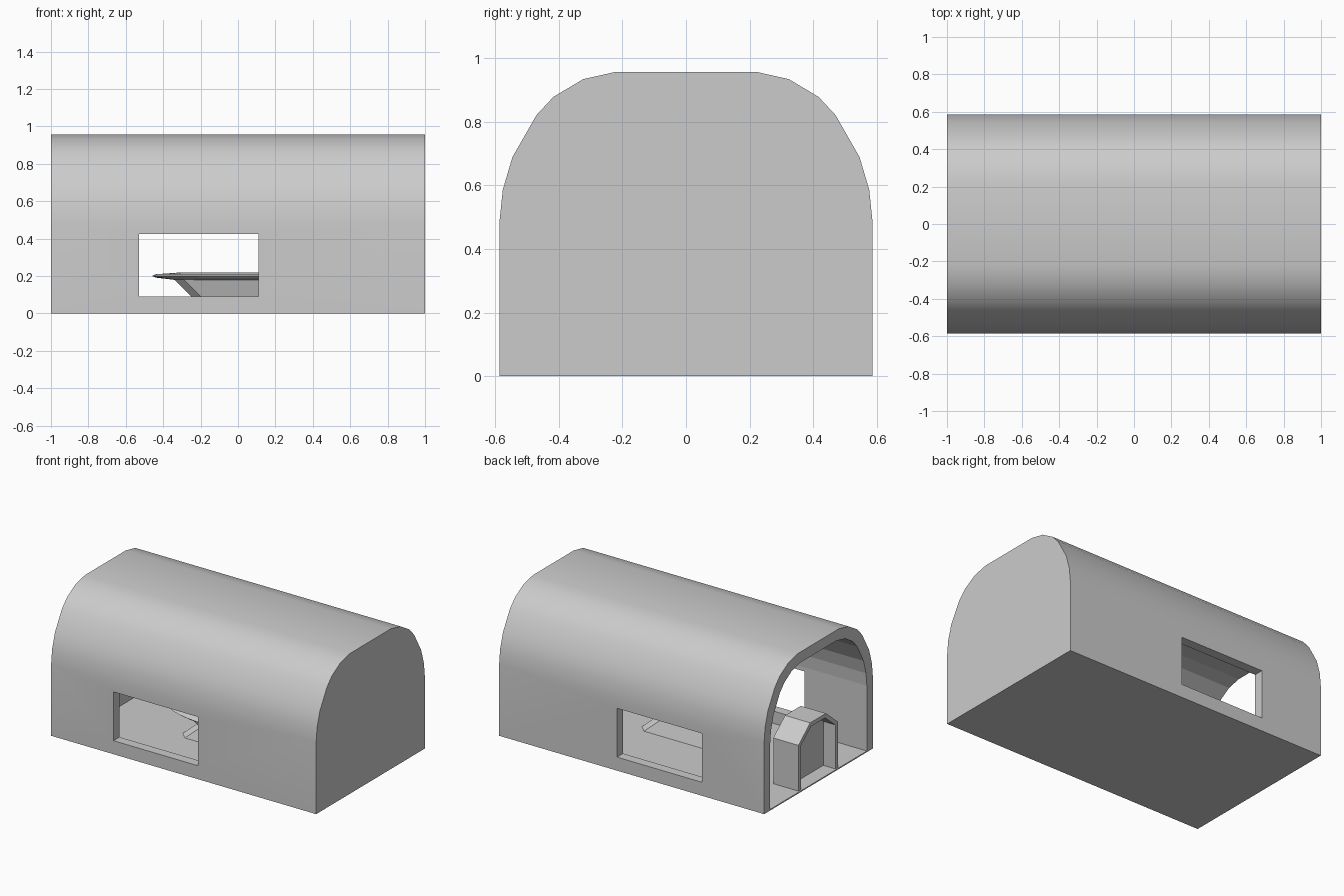
import bpy, bmesh, math

if "Cube" in bpy.data.objects:
    bpy.data.objects.remove(bpy.data.objects["Cube"])


def finish(name, bm, smooth=None):
    bmesh.ops.recalc_face_normals(bm, faces=bm.faces)
    mesh = bpy.data.meshes.new(name)
    bm.to_mesh(mesh)
    bm.free()
    ob = bpy.data.objects.new(name, mesh)
    bpy.context.collection.objects.link(ob)
    if smooth:
        bpy.ops.object.select_all(action='DESELECT')
        ob.select_set(True)
        bpy.context.view_layer.objects.active = ob
        bpy.ops.object.shade_smooth_by_angle(angle=math.radians(smooth))
    return ob


def loft(name, rings, smooth=None):
    """Skin equal-length rings of points and cap both ends."""
    bm = bmesh.new()
    vs = [[bm.verts.new(p) for p in r] for r in rings]
    n = len(vs[0])
    for a, b in zip(vs, vs[1:]):
        for i in range(n):
            j = (i + 1) % n
            bm.faces.new((a[i], a[j], b[j], b[i]))
    bm.faces.new(vs[0])
    bm.faces.new(vs[-1])
    return finish(name, bm, smooth)


def prism(name, profile, x0, x1, smooth=None):
    return loft(name, [[(x, y, z) for y, z in profile] for x in (x0, x1)], smooth)


def box(name, x0, x1, y0, y1, z0, z1):
    return prism(name, [(y0, z0), (y1, z0), (y1, z1), (y0, z1)], x0, x1)


def mirrored(half, cy=0.0):
    return [(cy + y, z) for y, z in half] + [(cy - y, z) for y, z in reversed(half)]


def cut(target, cutter):
    cutter.hide_render = True
    m = target.modifiers.new("cut", 'BOOLEAN')
    m.object, m.operation, m.solver = cutter, 'DIFFERENCE', 'EXACT'
    bpy.context.view_layer.objects.active = target
    bpy.ops.object.modifier_apply(modifier=m.name)
    bpy.data.objects.remove(cutter)


# Vaulted shell, open at -x, with aligned windows in both long walls
arch = [(.586, 0), (.586, .49), (.576, .586), (.546, .688), (.47, .821),
        (.417, .878), (.323, .934), (.22, .957)]
shell = prism("vaulted_shell", mirrored(arch), -1, 1, 25)
inner = [(y * .889, z * .925) for y, z in arch]
inner[0] = (inner[0][0], -.1)
cut(shell, prism("tunnel_cutter", mirrored(inner), -1.1, .935))
cut(shell, box("window_cutter", -.53, .11, -.8, .8, .092, .425))

# Floor
box("floor", -1, .935, -.521, .521, 0, .008)

# Doorway booth at the open end: chamfered frame with a recessed panel
CY = -.01
frame = prism("door_frame", mirrored([(.212, 0), (.212, .32), (.085, .425)], CY), -.99, -.8)
cut(frame, prism("frame_cutter", mirrored([(.185, -.1), (.185, .308), (.075, .398)], CY), -1.1, -.7))
prism("door_panel", mirrored([(.187, 0), (.187, .309), (.076, .4)], CY), -.9, -.89)


# Long table: boat-shaped top with bevelled rim on a waisted pedestal
def boat(a, b, z, power=2.4, n=32):
    ring = []
    for i in range(n):
        t = 2 * math.pi * i / n
        c, s = math.cos(t), math.sin(t)
        ring.append((a * math.copysign(abs(c) ** (2 / power), c),
                     -.06 + b * math.copysign(abs(s) ** (2 / power), s), z))
    return ring


loft("table_top", [boat(.34, .11, .18), boat(.44, .19, .192), boat(.46, .2, .201),
                   boat(.44, .187, .21), boat(.3, .13, .22)], 30)


def slab_ring(a, b, z):
    half = [(a - .05, -b), (a, -b * .5), (a, b * .5), (a - .05, b)]
    return [(x, y - .06, z) for x, y in half] + [(-x, y - .06, z) for x, y in reversed(half)]


loft("table_pedestal", [slab_ring(.35, .095, 0), slab_ring(.34, .09, .012),
                        slab_ring(.25, .06, .092), slab_ring(.34, .09, .182)])

# Cabinets along the back wall
box("corner_cabinet", .74, .92, .31, .49, 0, .2)
box("long_cabinet", .35, .69, .33, .515, 0, .2)

# Small side table near the closed end
box("side_table_top", .755, .935, -.2, .145, .18, .2)
for x in (.77, .925):
    for y in (-.185, .13):
        box("side_table_leg", x - .008, x + .008, y - .008, y + .008, 0, .18)
